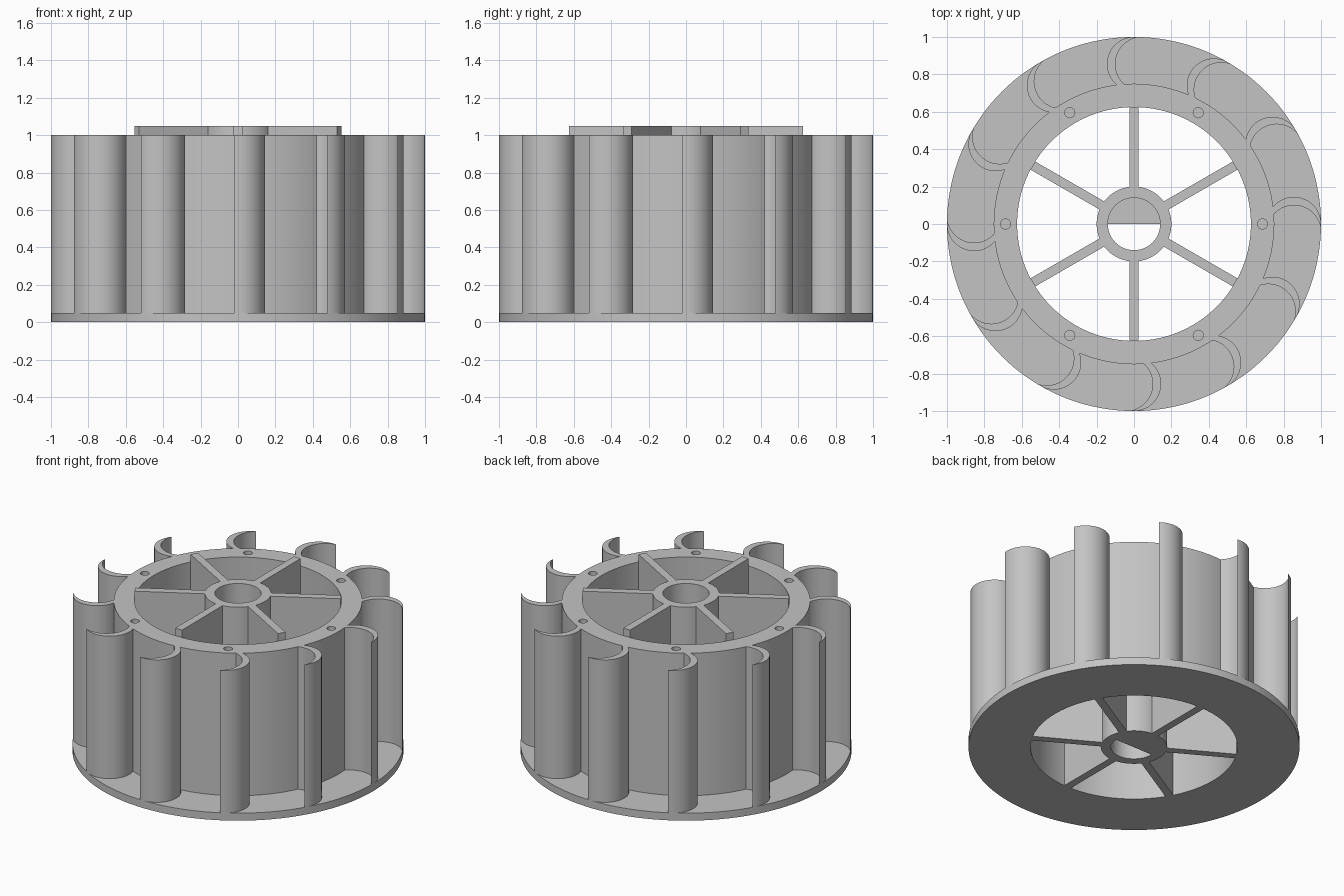
import bpy, bmesh
from math import cos, sin, pi, radians, asin, acos
from mathutils import Matrix

if "Cube" in bpy.data.objects:
    bpy.data.objects.remove(bpy.data.objects["Cube"], do_unlink=True)

grey = bpy.data.materials.new("plain_grey")
grey.use_nodes = True
COLOUR = (0.55, 0.55, 0.55, 1)
grey.diffuse_color = COLOUR
grey.node_tree.nodes["Principled BSDF"].inputs["Base Color"].default_value = COLOUR


def finish(name, bm):
    bmesh.ops.recalc_face_normals(bm, faces=bm.faces)
    mesh = bpy.data.meshes.new(name)
    bm.to_mesh(mesh)
    bm.free()
    mesh.materials.append(grey)
    ob = bpy.data.objects.new(name, mesh)
    bpy.context.collection.objects.link(ob)
    return ob


def smooth(ob):
    bpy.ops.object.select_all(action='DESELECT')
    ob.select_set(True)
    bpy.context.view_layer.objects.active = ob
    bpy.ops.object.shade_smooth_by_angle(angle=radians(30))


def lathe(name, profile, steps):
    """Revolve a closed (radius, height) profile about z."""
    bm = bmesh.new()
    verts = [bm.verts.new((r, 0, z)) for r, z in profile]
    edges = [bm.edges.new((verts[i - 1], v)) for i, v in enumerate(verts)]
    bmesh.ops.spin(bm, geom=verts + edges, axis=(0, 0, 1), cent=(0, 0, 0),
                   angle=2 * pi, steps=steps, use_duplicate=False)
    bmesh.ops.remove_doubles(bm, verts=bm.verts, dist=1e-4)
    return finish(name, bm)


def prism(name, outline, z0, z1, turn=0):
    """Extrude a flat outline upwards and turn it about z."""
    bm = bmesh.new()
    face = bm.faces.new([bm.verts.new((x, y, z0)) for x, y in outline])
    top = bmesh.ops.extrude_face_region(bm, geom=[face])["geom"]
    bmesh.ops.translate(bm, vec=(0, 0, z1 - z0),
                        verts=[g for g in top if isinstance(g, bmesh.types.BMVert)])
    bm.transform(Matrix.Rotation(turn, 4, 'Z'))
    return finish(name, bm)


def arc(cx, cy, r, a0, a1, n):
    return [(cx + r * cos(a0 + (a1 - a0) * i / n),
             cy + r * sin(a0 + (a1 - a0) * i / n)) for i in range(n + 1)]


# Base flange and drum wall in one revolved piece
drum = lathe("drum_and_flange", [(0.625, 0), (1, 0), (1, 0.05),
                                 (0.75, 0.05), (0.75, 1), (0.625, 1)], 144)

# Blind screw holes in the drum rim
bm = bmesh.new()
for i in range(6):
    a = i * pi / 3
    bmesh.ops.create_cone(bm, cap_ends=True, segments=24, radius1=0.027, radius2=0.027,
                          depth=0.4, matrix=Matrix.Translation((0.687 * cos(a), 0.687 * sin(a), 1)))
cutter = finish("screw_hole_cutter", bm)
cutter.hide_render = True
cut = drum.modifiers.new("screw_holes", 'BOOLEAN')
cut.operation = 'DIFFERENCE'
cut.solver = 'EXACT'
cut.object = cutter
bpy.context.view_layer.objects.active = drum
bpy.ops.object.modifier_apply(modifier=cut.name)
bpy.data.objects.remove(cutter, do_unlink=True)
smooth(drum)

# Hub with a D-shaped bore at the lower end
smooth(lathe("hub", [(0.14, 0), (0.2, 0), (0.2, 1.05), (0.14, 1.05)], 64))
smooth(prism("bore_flat", arc(0, 0, 0.141, 0, pi, 32), 0, 0.5))

# Spokes from hub to drum
for i in range(6):
    prism(f"spoke_{i + 1}", [(0.194, -0.025), (0.625, -0.025), (0.625, 0.025), (0.194, 0.025)],
          0, 1.05, radians(30 + 60 * i))

# Curved crescent blades: two equal arcs, the inner one shifted sideways
R, MID, SHIFT, ROOT = 0.145, 0.855, 0.045, 0.743
tip = asin(SHIFT / 2 / R)
root = acos((ROOT - MID) / R)
outer = arc(MID, 0, R, -tip, root, 28)
inner = arc(MID, -SHIFT, R, root, tip, 28)
for i in range(12):
    smooth(prism(f"blade_{i + 1}", outer + inner[:-1], 0.05, 1, i * pi / 6))
